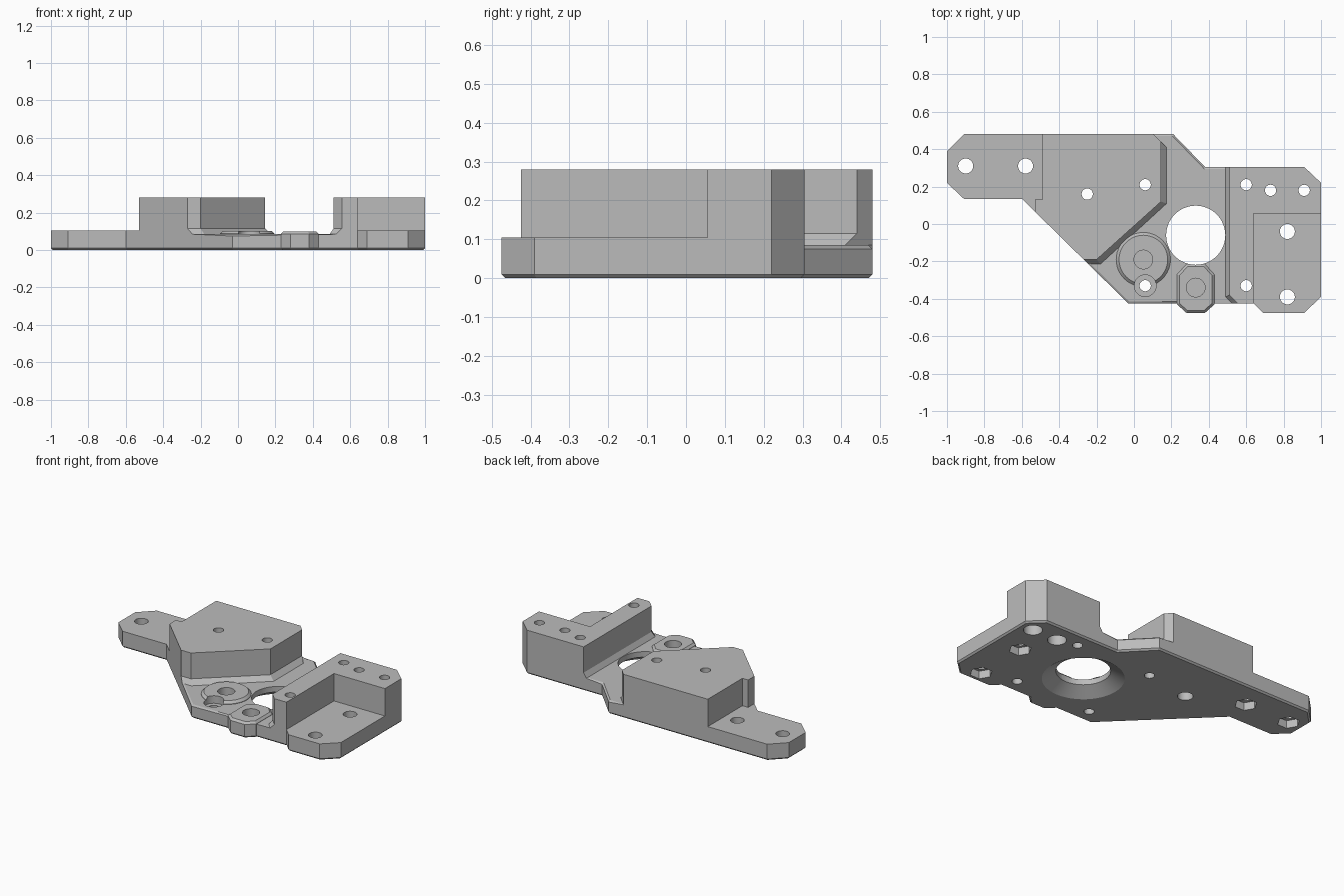
import bpy, bmesh, math

if "Cube" in bpy.data.objects:
    bpy.data.objects.remove(bpy.data.objects["Cube"])

grey = bpy.data.materials.new("plain_grey")
grey.diffuse_color = (0.5, 0.5, 0.5, 1)
grey.use_nodes = True
grey.node_tree.nodes["Principled BSDF"].inputs["Base Color"].default_value = grey.diffuse_color


def loft(name, rings):
    """Solid skinned through rings of (points, z), all with the same point count."""
    bm = bmesh.new()
    loops = [[bm.verts.new((x, y, z)) for x, y in pts] for pts, z in rings]
    n = len(loops[0])
    for a, b in zip(loops, loops[1:]):
        for i in range(n):
            j = (i + 1) % n
            bm.faces.new((a[i], a[j], b[j], b[i]))
    bm.faces.new(loops[0][::-1])
    bm.faces.new(loops[-1])
    bmesh.ops.recalc_face_normals(bm, faces=bm.faces)
    mesh = bpy.data.meshes.new(name)
    bm.to_mesh(mesh)
    bm.free()
    ob = bpy.data.objects.new(name, mesh)
    bpy.context.collection.objects.link(ob)
    return ob


def circle(x, y, r, n=48):
    return [(x + r * math.cos(2 * math.pi * i / n),
             y + r * math.sin(2 * math.pi * i / n)) for i in range(n)]


def inset(pts, d):
    """Offset a counter-clockwise outline inwards by d."""
    out = []
    for i, (x, y) in enumerate(pts):
        (px, py), (nx, ny) = pts[i - 1], pts[(i + 1) % len(pts)]
        l1, l2 = math.hypot(x - px, y - py), math.hypot(nx - x, ny - y)
        n1 = (-(y - py) / l1, (x - px) / l1)
        n2 = (-(ny - y) / l2, (nx - x) / l2)
        k = d / (1 + n1[0] * n2[0] + n1[1] * n2[1])
        out.append((x + (n1[0] + n2[0]) * k, y + (n1[1] + n2[1]) * k))
    return out


def combine(tool, op='DIFFERENCE'):
    """Boolean the tool into the bracket and remove the tool."""
    mod = body.modifiers.new("combine", 'BOOLEAN')
    mod.operation, mod.solver, mod.object = op, 'EXACT', tool
    bpy.context.view_layer.objects.active = body
    bpy.ops.object.modifier_apply(modifier=mod.name)
    bpy.data.objects.remove(tool)


def drill(x, y, r, z0=-0.1, z1=0.4, n=48):
    combine(loft("drill", [(circle(x, y, r, n), z0), (circle(x, y, r, n), z1)]))


# Full-height block from the plate outline, with a chamfered bottom edge
outline = [(-1, 0.22), (-0.91, 0.135), (-0.6, 0.135), (-0.03, -0.425),
           (0.64, -0.425), (0.69, -0.475), (0.91, -0.475), (1, -0.39),
           (1, 0.22), (0.91, 0.305), (0.38, 0.305), (0.21, 0.48),
           (-0.91, 0.48), (-1, 0.39)]
body = loft("mounting_bracket", [(inset(outline, 0.01), 0), (outline, 0.01), (outline, 0.28)])

# Lower left ear and right ear pocket
EAR, FLOOR = 0.105, 0.085
left_ear = [(-1.2, 0.6), (-1.2, 0), (-0.53, 0), (-0.53, 0.13), (-0.49, 0.13), (-0.49, 0.6)]
right_ear = [(0.64, 0.055), (0.64, -0.6), (1.2, -0.6), (1.2, 0.055)]
for pts in (left_ear, right_ear):
    combine(loft("ear_cut", [(pts, EAR), (pts, 0.4)]))

# Central channel with a sloped foot along both walls
foot = [(0.49, 0.7), (-0.115, 0.7), (0.175, 0.41), (0.175, 0.11), (-0.18, -0.215),
        (-0.8, -0.215), (-0.8, -0.7), (0.80, -0.7), (0.49, -0.39)]
wall = [(0.51, 0.7), (-0.115, 0.7), (0.145, 0.44), (0.145, 0.12), (-0.2, -0.19),
        (-0.8, -0.19), (-0.8, -0.7), (0.83, -0.7), (0.51, -0.38)]
combine(loft("channel_cut", [(foot, FLOOR), (wall, 0.115), (wall, 0.4)]))

# Small chamfer on the open edges of the channel floor
bm = bmesh.new()
bm.from_mesh(body.data)
edges = [e for e in bm.edges if all(abs(v.co.z - FLOOR) < 1e-4 for v in e.verts)
         and len(e.link_faces) == 2 and e.calc_face_angle_signed(0) > 0.5]
bmesh.ops.bevel(bm, geom=edges, offset=0.01, segments=1, affect='EDGES', profile=0.5)
bm.to_mesh(body.data)
bm.free()

# Raised round boss and front tab
combine(loft("round_boss", [(circle(0.05, -0.19, 0.145), 0.04), (circle(0.05, -0.19, 0.145), 0.088),
                            (circle(0.05, -0.19, 0.13), 0.103)]), 'UNION')
tab = [(0.23, -0.43), (0.28, -0.475), (0.38, -0.475), (0.43, -0.43),
       (0.43, -0.27), (0.38, -0.215), (0.28, -0.215), (0.23, -0.27)]
combine(loft("front_tab", [(inset(tab, 0.01), 0), (tab, 0.01), (tab, 0.087),
                           (inset(tab, 0.013), 0.1)]), 'UNION')

# Large opening, flared at the underside
rings = [(0.255, -0.01), (0.158, 0.05), (0.158, 0.4)]
combine(loft("opening_cut", [(circle(0.33, -0.06, r, 64), z) for r, z in rings]))

# Ear bolt holes with hexagonal nut pockets below
for x, y in ((-0.9, 0.31), (-0.58, 0.31), (0.82, -0.04), (0.82, -0.39)):
    drill(x, y, 0.04)
    drill(x, y, 0.066, -0.1, 0.05, 6)

# Small through holes, some counterbored from below
for x, y, bore in ((0.6, 0.21, 0), (0.6, -0.33, 0), (0.06, 0.21, 0), (0.06, -0.33, 0),
                   (0.73, 0.18, 0.055), (0.91, 0.18, 0.055), (-0.25, 0.16, 0.045)):
    drill(x, y, 0.03)
    if bore:
        drill(x, y, bore, -0.1, 0.12)

# Blind pockets in the boss and tab, and the screw recess beside the boss
for x, y, r, z in ((0.05, -0.19, 0.05, 0.04), (0.33, -0.34, 0.05, 0.04), (0.06, -0.33, 0.058, 0.055)):
    drill(x, y, r, z)

body.data.materials.clear()
body.data.materials.append(grey)
for p in body.data.polygons:
    p.material_index = 0
bpy.context.view_layer.objects.active = body
body.select_set(True)
bpy.ops.object.shade_smooth_by_angle(angle=math.radians(25))
